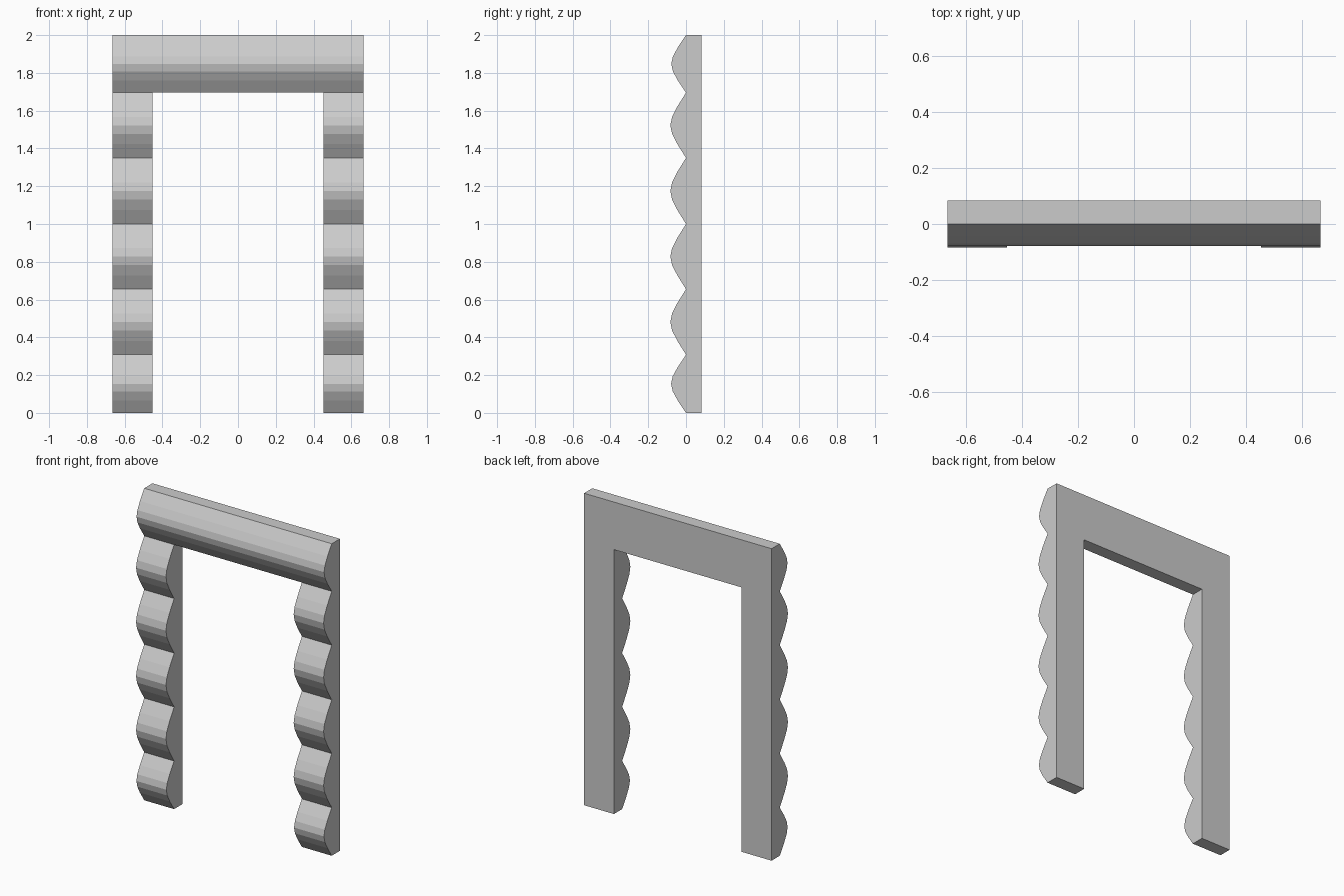
import bpy
import bmesh

cube = bpy.data.objects.get("Cube")
if cube:
    bpy.data.objects.remove(cube, do_unlink=True)

BACK = 0.083          # y of the flat back
OUTER, INNER = 0.665, 0.453
LINTEL_Z, TOP_Z = 1.695, 2.0
STEPS = 6             # facets per scallop

grey = bpy.data.materials.new("light_grey")
grey.use_nodes = True
grey.diffuse_color = (0.6, 0.6, 0.6, 1)
grey.node_tree.nodes["Principled BSDF"].inputs["Base Color"].default_value = (0.6, 0.6, 0.6, 1)


def scallop(z0, z1, depth):
    """Points (y, z) of one bulge, from its lower cusp up to just below the next."""
    points = []
    for i in range(STEPS):
        t = i / STEPS
        rise = 1.5 * t * (1 - t) + t ** 3      # cubic curve with half-height handles
        points.append((-4 * depth * t * (1 - t), z0 + (z1 - z0) * rise))
    return points


def moulding(name, x0, x1, levels, depths):
    """Extrude a scalloped profile along x."""
    profile = []
    for z0, z1, depth in zip(levels, levels[1:], depths):
        profile += scallop(z0, z1, depth)
    profile += [(0, levels[-1]), (BACK, levels[-1]), (BACK, levels[0])]

    bm = bmesh.new()
    face = bm.faces.new([bm.verts.new((x0, y, z)) for y, z in profile])
    side = bmesh.ops.extrude_face_region(bm, geom=[face])["geom"]
    verts = [v for v in side if isinstance(v, bmesh.types.BMVert)]
    bmesh.ops.translate(bm, verts=verts, vec=(x1 - x0, 0, 0))
    bmesh.ops.recalc_face_normals(bm, faces=bm.faces)
    mesh = bpy.data.meshes.new(name)
    bm.to_mesh(mesh)
    bm.free()
    mesh.materials.append(grey)
    obj = bpy.data.objects.new(name, mesh)
    bpy.context.collection.objects.link(obj)
    return obj


# Two posts with five bulges each, the lowest one shorter
post_levels = [0, 0.308, 0.655, 1.0, 1.35, LINTEL_Z]
post_depths = [0.079] + [BACK] * 4
moulding("left_post", INNER, OUTER, post_levels, post_depths)
moulding("right_post", -OUTER, -INNER, post_levels, post_depths)

# Lintel with a single bulge across the full width
moulding("lintel", -OUTER, OUTER, [LINTEL_Z, TOP_Z], [0.078])
